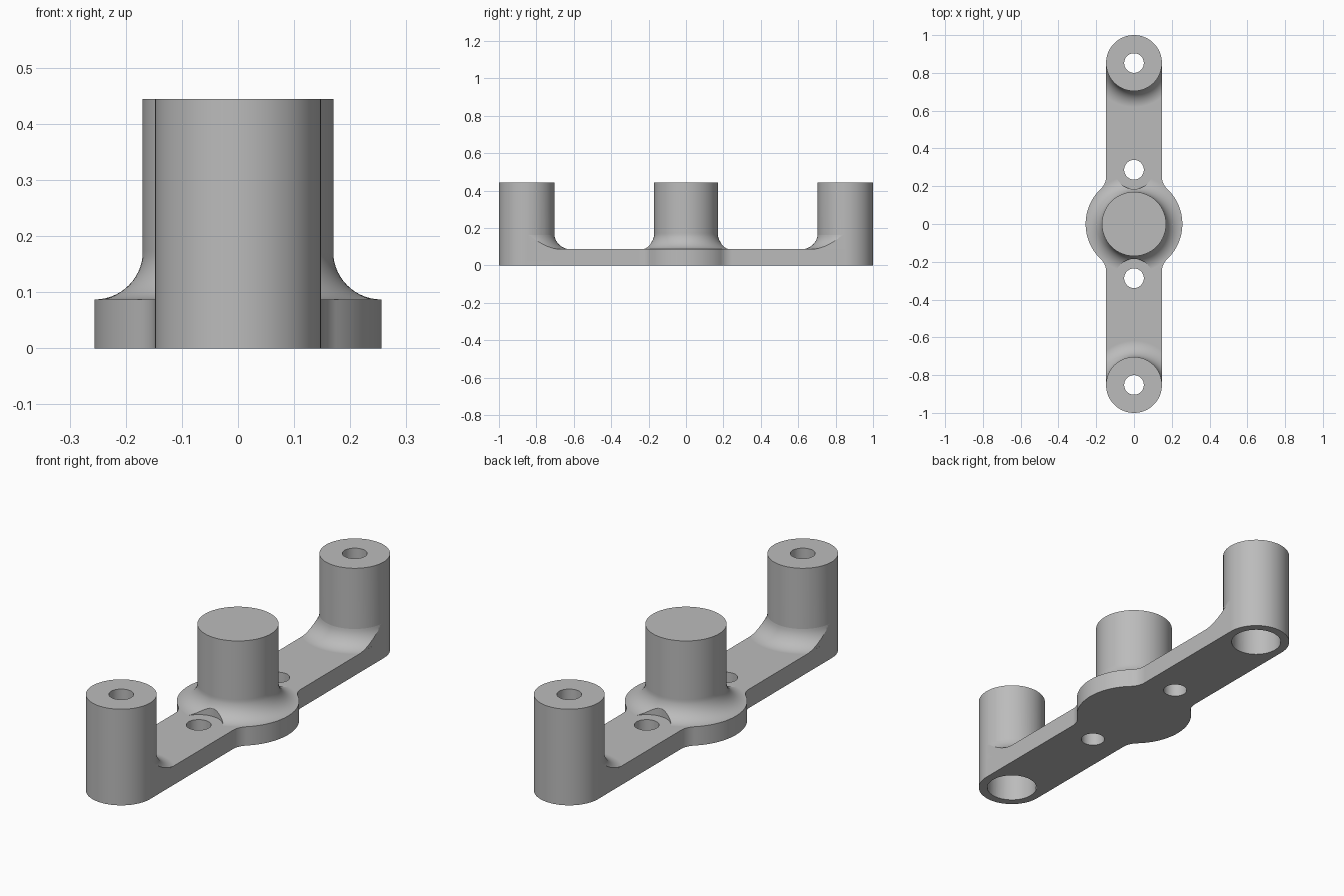
import bpy, bmesh
from math import sin, cos, pi, atan2, sqrt, radians

cube = bpy.data.objects.get("Cube")
if cube:
    bpy.data.objects.remove(cube, do_unlink=True)

# Main dimensions
HEIGHT, THICK, FILLET = 0.444, 0.087, 0.086
BAR, DISC, CORE = 0.148, 0.256, 0.17
END_Y, HOLE_Y, HOLE_R, BORE_R = 0.852, 0.287, 0.052, 0.11
SIDES, STEPS = 96, 14


def to_object(name, bm):
    bmesh.ops.recalc_face_normals(bm, faces=bm.faces)
    mesh = bpy.data.meshes.new(name)
    bm.to_mesh(mesh)
    bm.free()
    obj = bpy.data.objects.new(name, mesh)
    bpy.context.collection.objects.link(obj)
    return obj


def lathe(name, profile, y=0.0):
    """Revolve an (r, z) profile about a vertical axis at the given y."""
    bm = bmesh.new()
    verts = [bm.verts.new((r, y, z)) for r, z in profile]
    edges = [bm.edges.new(pair) for pair in zip(verts, verts[1:])]
    bmesh.ops.spin(bm, geom=verts + edges, cent=(0, y, 0), axis=(0, 0, 1),
                   angle=2 * pi, steps=SIDES, use_merge=False)
    bmesh.ops.remove_doubles(bm, verts=bm.verts, dist=1e-5)
    return to_object(name, bm)


def cylinder(name, r, z0, z1, y):
    return lathe(name, [(0, z0), (r, z0), (r, z1), (0, z1)], y)


def prism(name, outline, z0, z1):
    bm = bmesh.new()
    face = bm.faces.new([bm.verts.new((x, y, z0)) for x, y in outline])
    new = bmesh.ops.extrude_face_region(bm, geom=[face])["geom"]
    top = [g for g in new if isinstance(g, bmesh.types.BMVert)]
    bmesh.ops.translate(bm, verts=top, vec=(0, 0, z1 - z0))
    return to_object(name, bm)


def combine(target, other, operation):
    """Apply a boolean and discard the second solid."""
    mod = target.modifiers.new(operation.lower(), "BOOLEAN")
    mod.operation, mod.solver, mod.object = operation, "EXACT", other
    bpy.context.view_layer.objects.active = target
    bpy.ops.object.modifier_apply(modifier=mod.name)
    bpy.data.objects.remove(other, do_unlink=True)


def flare(r):
    """Concave quarter round from a post of radius r down to the plate."""
    angles = [i * pi / 2 / STEPS for i in range(STEPS + 1)]
    return [(r + FILLET * (1 - cos(a)), THICK + FILLET * (1 - sin(a))) for a in angles]


# Base plate: disc blended into a long bar, one quadrant mirrored
cx = BAR + FILLET
cy = sqrt((DISC + FILLET) ** 2 - cx ** 2)
turn = atan2(cy, cx)
quad = [(DISC * cos(turn * i / 24), DISC * sin(turn * i / 24)) for i in range(25)]
for i in range(1, STEPS + 1):
    a = pi + turn * (1 - i / STEPS)
    quad.append((cx + FILLET * cos(a), cy + FILLET * sin(a)))
quad.append((BAR, END_Y))
outline = quad + [(-x, y) for x, y in reversed(quad)]
outline += [(-x, -y) for x, y in quad[1:]]
outline += [(x, -y) for x, y in reversed(quad[1:])]
bracket = prism("bracket", outline, 0, THICK)

# Central post with flared foot, relieved around the screw holes
foot = [(r - 0.0005, z) for r, z in reversed(flare(CORE))]
foot[-1] = (CORE, THICK + FILLET)
post = lathe("central_post", [(0, 0.04), (DISC - 0.006, 0.04)] + foot
             + [(CORE, HEIGHT), (0, HEIGHT)])
for side in (-1, 1):
    combine(post, cylinder("relief", 0.102, 0.02, 0.3, side * HOLE_Y), "DIFFERENCE")
combine(bracket, post, "UNION")

for side in (-1, 1):
    y = side * END_Y
    # End post
    combine(bracket, cylinder("end_post", BAR, 0, HEIGHT, y), "UNION")
    # Flare trimmed to the bar width, on the inner side only
    curve = [(r - 0.0005, z) for r, z in reversed(flare(BAR))]
    web = lathe("end_flare", [(0, 0.04), (curve[0][0], 0.04)] + curve
                + [(0, curve[-1][1])], y)
    w, near, far = BAR - 0.0001, side * 0.5, side * (END_Y - 0.003)
    trim = prism("trim", [(-w, near), (w, near), (w, far), (-w, far)], 0.01, 0.3)
    combine(web, trim, "INTERSECT")
    combine(bracket, web, "UNION")

for side in (-1, 1):
    # Screw holes and counterbored end holes
    combine(bracket, cylinder("screw_hole", HOLE_R, -0.1, 0.2, side * HOLE_Y), "DIFFERENCE")
    bore = lathe("end_bore", [(0, -0.1), (BORE_R, -0.1), (BORE_R, 0.35),
                              (HOLE_R, 0.35), (HOLE_R, 0.6), (0, 0.6)], side * END_Y)
    combine(bracket, bore, "DIFFERENCE")

# Plain grey material
grey = bpy.data.materials.new("plain_grey")
grey.use_nodes = True
color = (0.5, 0.5, 0.5, 1)
grey.diffuse_color = color
grey.node_tree.nodes["Principled BSDF"].inputs["Base Color"].default_value = color
bracket.data.materials.clear()
bracket.data.materials.append(grey)

# Smooth curved walls, crisp edges
bpy.ops.object.select_all(action="DESELECT")
bracket.select_set(True)
bpy.context.view_layer.objects.active = bracket
bpy.ops.object.shade_smooth_by_angle(angle=radians(25))
weighted = bracket.modifiers.new("weighted_normals", "WEIGHTED_NORMAL")
weighted.keep_sharp = True
